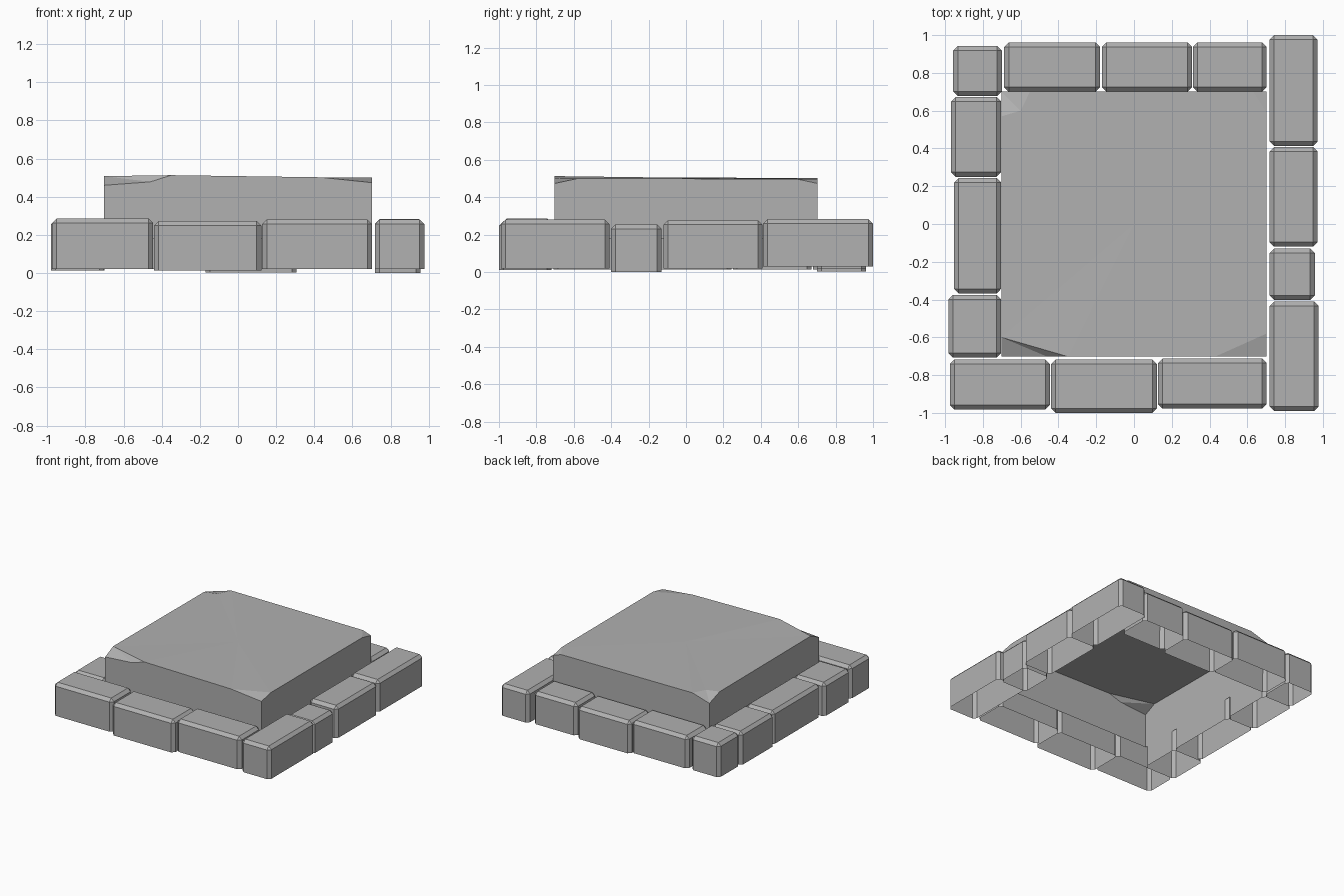
import bpy, bmesh

if "Cube" in bpy.data.objects:
    bpy.data.objects.remove(bpy.data.objects["Cube"])

BEVEL = 0.024
grey = bpy.data.materials.new("stone_grey")
grey.diffuse_color = (.44, .44, .44, 1)
grey.use_nodes = True
grey.node_tree.nodes["Principled BSDF"].inputs["Base Color"].default_value = grey.diffuse_color


def finish(bm, name):
    bmesh.ops.recalc_face_normals(bm, faces=bm.faces)
    me = bpy.data.meshes.new(name)
    bm.to_mesh(me)
    bm.free()
    me.materials.append(grey)
    ob = bpy.data.objects.new(name, me)
    bpy.context.collection.objects.link(ob)
    return ob


def stone(name, x0, x1, y0, y1, z0, z1):
    """Chamfered rim stone, hollow and open underneath."""
    bm = bmesh.new()
    bmesh.ops.create_cube(bm, size=1)
    for v in bm.verts:
        v.co.x = x0 if v.co.x < 0 else x1
        v.co.y = y0 if v.co.y < 0 else y1
        v.co.z = z0 if v.co.z < 0 else z1
    bm.normal_update()
    edges = [e for e in bm.edges if max(v.co.z for v in e.verts) > z0 + 0.01]
    bmesh.ops.bevel(bm, geom=edges, offset=BEVEL, segments=1, affect='EDGES')
    bm.normal_update()
    bottom = [f for f in bm.faces if f.normal.z < -0.9]
    bmesh.ops.delete(bm, geom=bottom, context='FACES_ONLY')
    return finish(bm, name)


# Rim stones, one row per side: x0, x1, y0, y1, z0, z1
rows = {
    "front_stone": [(-.975, -.445, -.982, -.718, .022, .286),
                    (-.44, .122, -1.0, -.718, .012, .272),
                    (.127, .702, -.978, -.712, .022, .281)],
    "right_stone": [(.718, .977, -.99, -.41, .02, .28),
                    (.718, .957, -.402, -.13, .0, .255),
                    (.718, .972, -.12, .408, .02, .277),
                    (.718, .972, .413, 1.0, .03, .283)],
    "back_stone": [(-.687, -.18, .70, .962, .02, .278),
                   (-.17, .308, .70, .962, .003, .262),
                   (.313, .702, .70, .962, .02, .278)],
    "left_stone": [(-.982, -.703, -.708, -.375, .013, .278),
                   (-.953, -.703, -.367, .243, .013, .278),
                   (-.968, -.703, .25, .672, .013, .278),
                   (-.957, -.70, .678, .942, .013, .284)],
}
for side, boxes in rows.items():
    for i, box in enumerate(boxes):
        stone(f"{side}_{i + 1}", *box)

# Central slab: chipped top corners, open underneath
bm = bmesh.new()
H, BASE = .702, .18
V = lambda x, y, z: bm.verts.new((x, y, z))
fl_c, fl_x, fl_m, fl_y = V(-H, -H, .46), V(-.35, -H, .513), V(-.46, -H, .478), V(-H, -.6, .508)
fr_c, fr_x, fr_y = V(H, -H, .474), V(.43, -H, .502), V(H, -.58, .5)
br_c, br_x, br_y = V(H, H, .474), V(.63, H, .498), V(H, .59, .498)
bl_c, bl_x, bl_y, bl_m = V(-H, H, .458), V(-.55, H, .503), V(-H, .57, .503), V(-.6, .6, .502)
centre = V(0, 0, .504)
b_fl, b_fr, b_br, b_bl = [V(x, y, BASE) for x, y in ((-H, -H), (H, -H), (H, H), (-H, H))]
# worn top as a fan around the middle
ring = [fl_y, fl_x, fr_x, fr_y, br_y, br_x, bl_x, bl_m, bl_y]
for a, b in zip(ring, ring[1:] + ring[:1]):
    bm.faces.new((centre, a, b))
# corner chips
for f in ((fl_y, fl_m, fl_x), (fl_y, fl_c, fl_m), (fr_x, fr_c, fr_y),
          (br_y, br_c, br_x), (bl_x, bl_c, bl_m), (bl_m, bl_c, bl_y)):
    bm.faces.new(f)
# side walls
for f in ((b_fl, b_fr, fr_c, fr_x, fl_x, fl_m, fl_c), (b_fr, b_br, br_c, br_y, fr_y, fr_c),
          (b_br, b_bl, bl_c, bl_x, br_x, br_c), (b_bl, b_fl, fl_c, fl_y, bl_y, bl_c)):
    bm.faces.new(f)
finish(bm, "central_slab")
